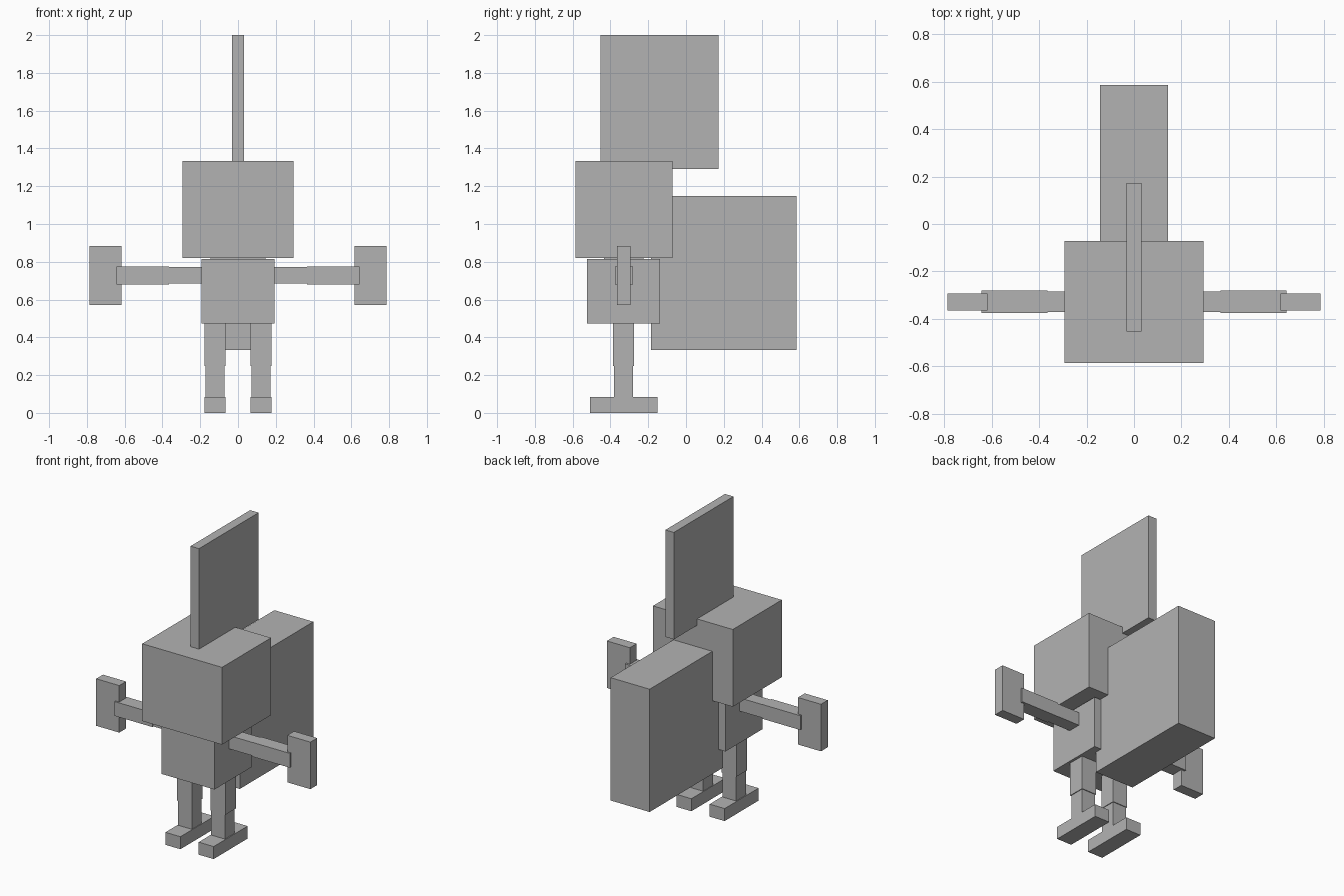
import bpy
import bmesh
from mathutils import Vector

cube = bpy.data.objects.get("Cube")
if cube:
    bpy.data.objects.remove(cube, do_unlink=True)

# Single plain grey
GREY = (0.45, 0.45, 0.45, 1.0)
grey = bpy.data.materials.new("plain_grey")
grey.use_nodes = True
grey.diffuse_color = GREY
grey.node_tree.nodes["Principled BSDF"].inputs["Base Color"].default_value = GREY


def box(name, x, y, z):
    """Flat-faced box spanning the given (low, high) ranges."""
    low, high = (Vector(corner) for corner in zip(x, y, z))
    bm = bmesh.new()
    bmesh.ops.create_cube(bm, size=1)
    bmesh.ops.scale(bm, vec=high - low, verts=bm.verts)
    mesh = bpy.data.meshes.new(name)
    bm.to_mesh(mesh)
    bm.free()
    mesh.materials.append(grey)
    obj = bpy.data.objects.new(name, mesh)
    obj.location = (low + high) / 2
    bpy.context.collection.objects.link(obj)


def pair(name, x, y, z):
    """Left part at +x and its mirrored right twin."""
    box("left_" + name, x, y, z)
    box("right_" + name, (-x[1], -x[0]), y, z)


# Head, crest, neck and trunk
box("head", (-0.293, 0.293), (-0.586, -0.072), (0.82, 1.333))
box("head_crest", (-0.031, 0.031), (-0.453, 0.172), (1.29, 2.0))
box("neck", (-0.145, 0.145), (-0.435, -0.225), (0.80, 0.83))
box("body", (-0.194, 0.194), (-0.524, -0.137), (0.472, 0.814))

# Broad slab tail
box("tail", (-0.143, 0.143), (-0.185, 0.586), (0.333, 1.148))

# Arms and hands
pair("upper_arm", (0.17, 0.375), (-0.371, -0.284), (0.684, 0.772))
pair("forearm", (0.365, 0.643), (-0.375, -0.28), (0.68, 0.775))
pair("hand", (0.617, 0.786), (-0.364, -0.293), (0.572, 0.884))

# Legs and feet
pair("thigh", (0.067, 0.177), (-0.386, -0.275), (0.247, 0.49))
pair("shin", (0.071, 0.172), (-0.382, -0.28), (0.07, 0.26))
pair("foot", (0.067, 0.177), (-0.508, -0.152), (0.0, 0.083))
